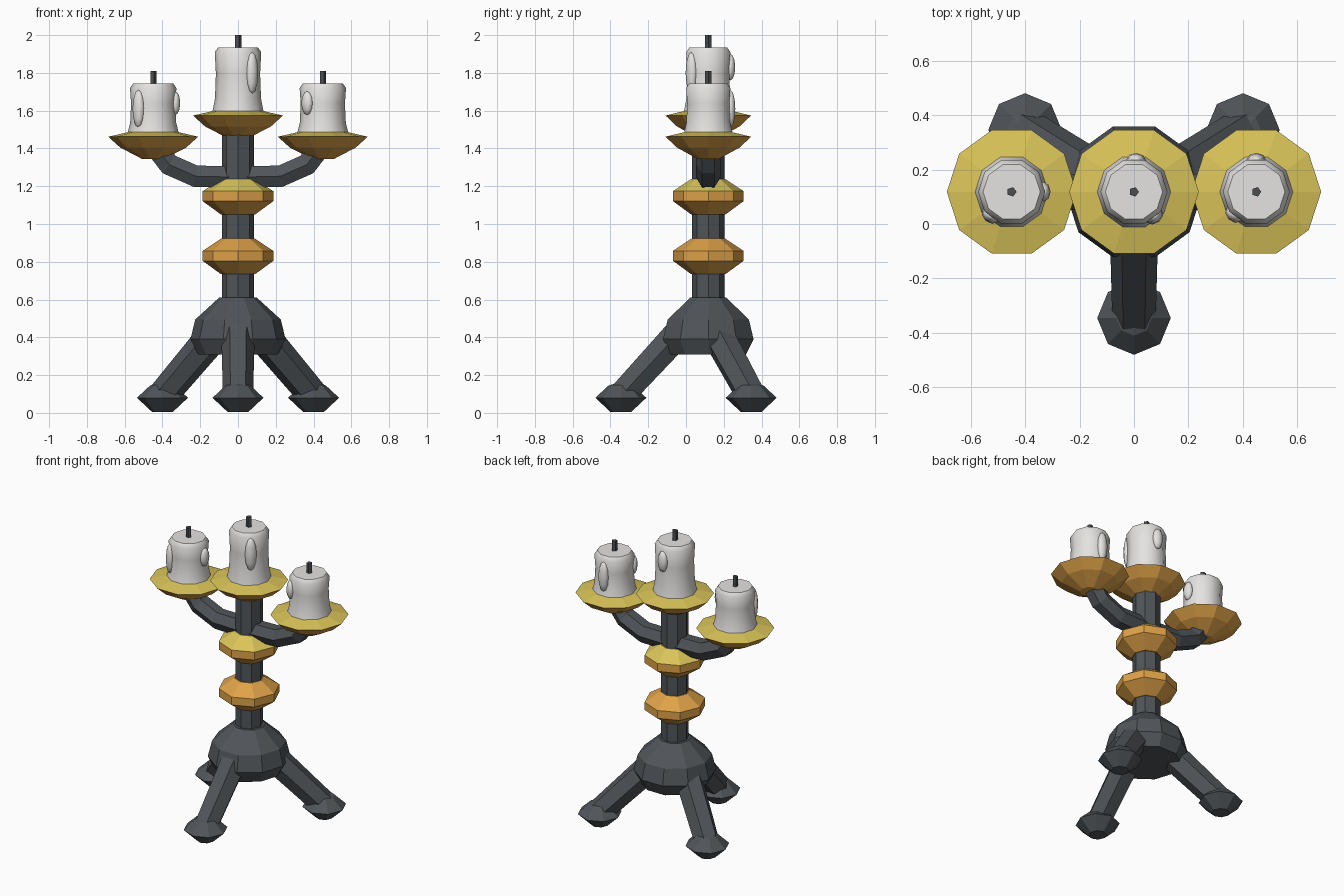
import bpy, bmesh, math
from mathutils import Vector, Matrix

if "Cube" in bpy.data.objects:
    bpy.data.objects.remove(bpy.data.objects["Cube"])


def material(name, rgb):
    m = bpy.data.materials.new(name)
    m.diffuse_color = (*rgb, 1)
    m.use_nodes = True
    m.node_tree.nodes["Principled BSDF"].inputs["Base Color"].default_value = m.diffuse_color
    return m


IRON = material("dark iron", (0.08, 0.09, 0.10))
ORANGE = material("orange brass", (0.73, 0.36, 0.065))
YELLOW = material("yellow brass", (0.70, 0.55, 0.10))
WAX = material("white wax", (0.78, 0.77, 0.75))
WICK = material("wick grey", (0.07, 0.075, 0.08))

AXIS_Y = 0.118   # the stem stands a little behind the centre
SIDE_X = 0.449


def finish(name, bm, mats, smooth=None):
    bmesh.ops.recalc_face_normals(bm, faces=bm.faces[:])
    me = bpy.data.meshes.new(name)
    bm.to_mesh(me)
    bm.free()
    for m in mats:
        me.materials.append(m)
    if smooth:
        me.shade_smooth()
        me.set_sharp_from_angle(angle=math.radians(smooth))
    ob = bpy.data.objects.new(name, me)
    bpy.context.collection.objects.link(ob)
    return ob


def skin(bm, rings):
    """Join rings of vertices into a capped tube."""
    n = len(rings[0])
    for a, b in zip(rings, rings[1:]):
        for i in range(n):
            j = (i + 1) % n
            bm.faces.new((a[i], a[j], b[j], b[i]))
    bm.faces.new(rings[0])
    bm.faces.new(rings[-1])


def lathe(name, profile, sides, at, mats, top_rule=None, smooth=None, turn=0.0):
    """Turn (radius, height) points; faces accepted by top_rule get slot 1."""
    bm = bmesh.new()
    rings = []
    for r, z in profile:
        ring = []
        for i in range(sides):
            a = 2 * math.pi * i / sides + turn
            ring.append(bm.verts.new((at[0] + r * math.cos(a), at[1] + r * math.sin(a), at[2] + z)))
        rings.append(ring)
    skin(bm, rings)
    bmesh.ops.recalc_face_normals(bm, faces=bm.faces[:])
    if top_rule:
        for f in bm.faces:
            f.material_index = int(top_rule(f.normal))
    return finish(name, bm, mats, smooth)


def tube(name, points, radii, mat, sides=6):
    """Sweep a polygon with a flat top along a path."""
    bm = bmesh.new()
    pts = [Vector(p) for p in points]
    rings = []
    for k, p in enumerate(pts):
        d = (pts[min(k + 1, len(pts) - 1)] - pts[max(k - 1, 0)]).normalized()
        side = d.cross(Vector((0, 0, 1))).normalized()
        up = side.cross(d)
        rings.append([bm.verts.new(p + radii[k] * (math.cos(t) * side + math.sin(t) * up))
                      for t in (2 * math.pi * i / sides for i in range(sides))])
    skin(bm, rings)
    return finish(name, bm, [mat])


def drip(name, at, angle, z, half_height):
    """Wax run: a stretched ball half sunk into the candle side."""
    bm = bmesh.new()
    bmesh.ops.create_uvsphere(bm, u_segments=8, v_segments=6, radius=1)
    r = 0.117
    m = (Matrix.Translation((at[0] + r * math.cos(angle), at[1] + r * math.sin(angle), z))
         @ Matrix.Rotation(angle, 4, 'Z') @ Matrix.Diagonal((0.026, 0.036, half_height, 1)))
    bm.transform(m)
    finish(name, bm, [WAX], 60)


def upward(n):
    return n.z > 0.3


# Base dome and stem
lathe("base_dome", [(0.21, 0.31), (0.252, 0.39), (0.226, 0.495), (0.10, 0.61)], 10,
      (0, AXIS_Y, 0), [IRON])
lathe("stem", [(0.085, 0.55), (0.085, 1.50)], 8, (0, AXIS_Y, 0), [IRON])

# Three legs with feet
foot = [(0.055, 0.005), (0.135, 0.08), (0.065, 0.145), (0.03, 0.155)]
legs = {"front": ((0, -0.345), (0, -0.05, 0.41)),
        "back_right": ((0.40, 0.345), (0.13, 0.17, 0.41)),
        "back_left": ((-0.40, 0.345), (-0.13, 0.17, 0.41))}
for key, ((x, y), top) in legs.items():
    lathe(key + "_foot", foot, 8, (x, y, 0), [IRON])
    tube(key + "_leg", [(x, y, 0.09), top], [0.08, 0.088], IRON)

# Brass knobs on the stem
knob = [(0.09, 0), (0.187, 0.071), (0.187, 0.124), (0.09, 0.188)]
lathe("lower_knob", knob, 8, (0, AXIS_Y, 0.734), [ORANGE])
lathe("upper_knob", knob, 8, (0, AXIS_Y, 1.05), [ORANGE, YELLOW], upward)

# Curved arms
for s, key in ((-1, "left"), (1, "right")):
    path = [(0, 1.248), (0.225, 1.253), (0.365, 1.315), (0.435, 1.41)]
    tube(key + "_arm", [(s * x, AXIS_Y, z) for x, z in path], [0.066] * 4, IRON)

# Plates, candles and wicks: x, plate bottom, candle top
dish = [(0.06, 0), (0.175, 0.06), (0.238, 0.117), (0.13, 0.142)]
for key, x, z0, top in (("left", -SIDE_X, 1.345, 1.745),
                        ("middle", 0, 1.457, 1.935),
                        ("right", SIDE_X, 1.345, 1.745)):
    at = (x, AXIS_Y, 0)
    lathe(key + "_plate", dish, 10, (x, AXIS_Y, z0), [ORANGE, YELLOW], upward)
    b = z0 + 0.13
    h = top - b
    candle = [(0.137, b), (0.122, b + 0.22 * h), (0.117, b + 0.6 * h),
              (0.123, top - 0.025), (0.105, top)]
    lathe(key + "_candle", candle, 10, at, [WAX], smooth=40)
    lathe(key + "_wick", [(0.018, top - 0.02), (0.018, top + 0.065)], 5, at, [WICK])

# Wax drips: candle x, angle in degrees, height, half height
for i, (x, deg, z, hh) in enumerate(((0, -50, 1.80, 0.11), (0, 86, 1.83, 0.07),
                                     (-SIDE_X, 228, 1.61, 0.10), (-SIDE_X, 0, 1.64, 0.063),
                                     (SIDE_X, 225, 1.64, 0.063), (SIDE_X, 90, 1.61, 0.10))):
    drip("wax_drip_%d" % (i + 1), (x, AXIS_Y), math.radians(deg), z, hh)
